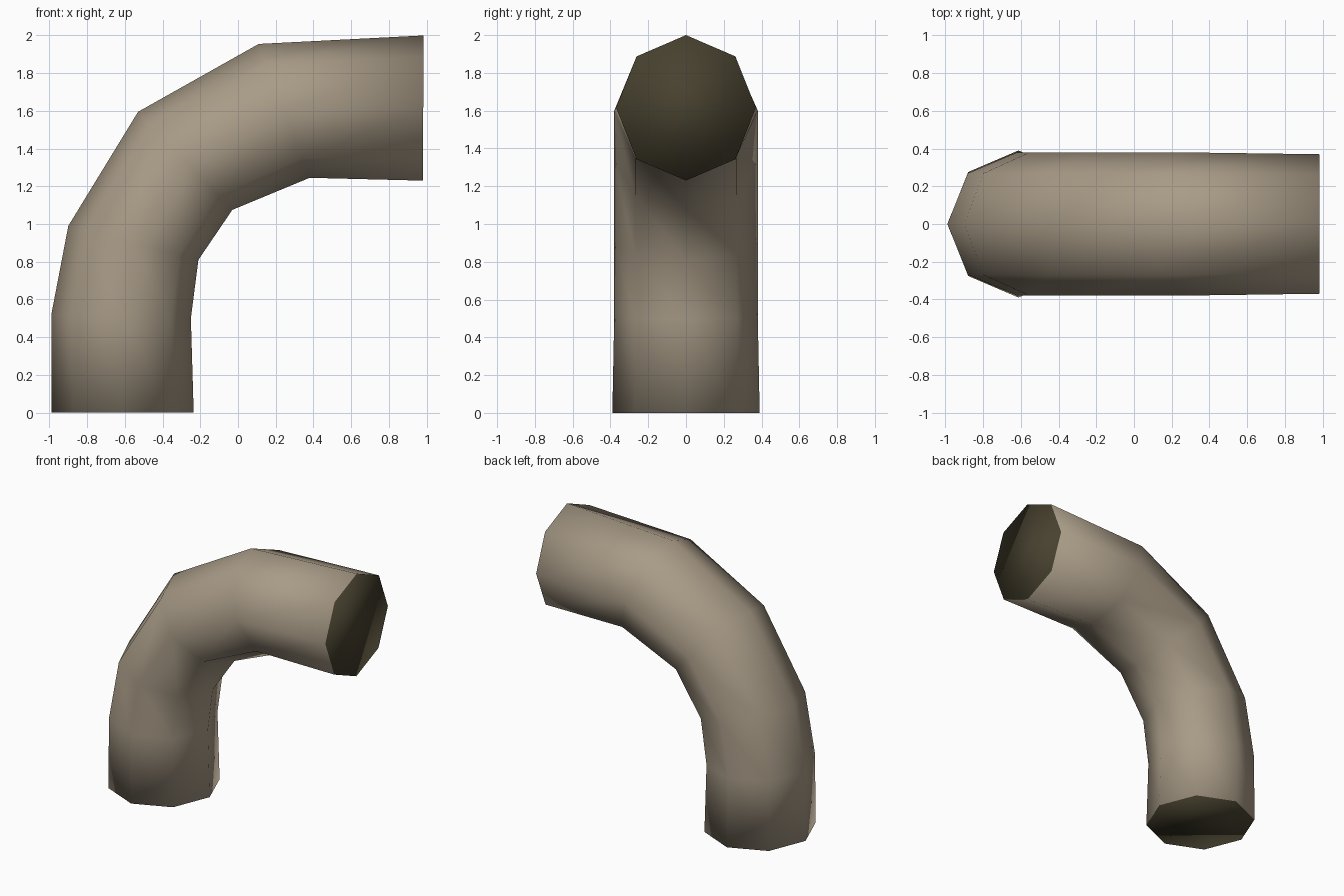
import bpy, bmesh, math
from mathutils import Vector

if "Cube" in bpy.data.objects:
    bpy.data.objects.remove(bpy.data.objects["Cube"])


def material(name, rgb):
    m = bpy.data.materials.new(name)
    m.diffuse_color = (*rgb, 1)
    m.use_nodes = True
    m.node_tree.nodes["Principled BSDF"].inputs["Base Color"].default_value = m.diffuse_color
    return m


# Cross-sections: outer (x, z), inner (x, z), half width in y
RINGS = [
    ((-0.99, 0.00), (-0.235, 0.00), 0.39),
    ((-0.99, 0.52), (-0.25, 0.50), 0.38),
    ((-0.90, 0.99), (-0.21, 0.81), 0.38),
    ((-0.53, 1.595), (-0.03, 1.075), 0.38),
    ((0.11, 1.955), (0.38, 1.245), 0.38),
    ((0.985, 2.00), (0.98, 1.23), 0.37),
]
SIDES = 8

# Bent pipe: eight-sided rings bridged along the elbow
bm = bmesh.new()
rings = []
for outer, inner, half in RINGS:
    o = Vector((outer[0], 0, outer[1]))
    i = Vector((inner[0], 0, inner[1]))
    ring = []
    for k in range(SIDES):
        a = math.tau * k / SIDES
        p = (o + i) / 2 + (o - i) / 2 * math.cos(a)
        p.y = half * math.sin(a)
        ring.append(bm.verts.new(p))
    rings.append(ring)
for r0, r1 in zip(rings, rings[1:]):
    for k in range(SIDES):
        n = (k + 1) % SIDES
        bm.faces.new((r0[k], r0[n], r1[n], r1[k]))

# Dark closed ends
for ring in (rings[0], rings[-1]):
    bm.faces.new(ring).material_index = 1

bmesh.ops.recalc_face_normals(bm, faces=bm.faces)
for f in bm.faces:
    f.smooth = True

mesh = bpy.data.meshes.new("pipe_elbow")
bm.to_mesh(mesh)
bm.free()
mesh.materials.append(material("taupe pipe", (0.39, 0.325, 0.24)))
mesh.materials.append(material("dark olive ends", (0.063, 0.053, 0.028)))
bpy.context.collection.objects.link(bpy.data.objects.new("pipe_elbow", mesh))
